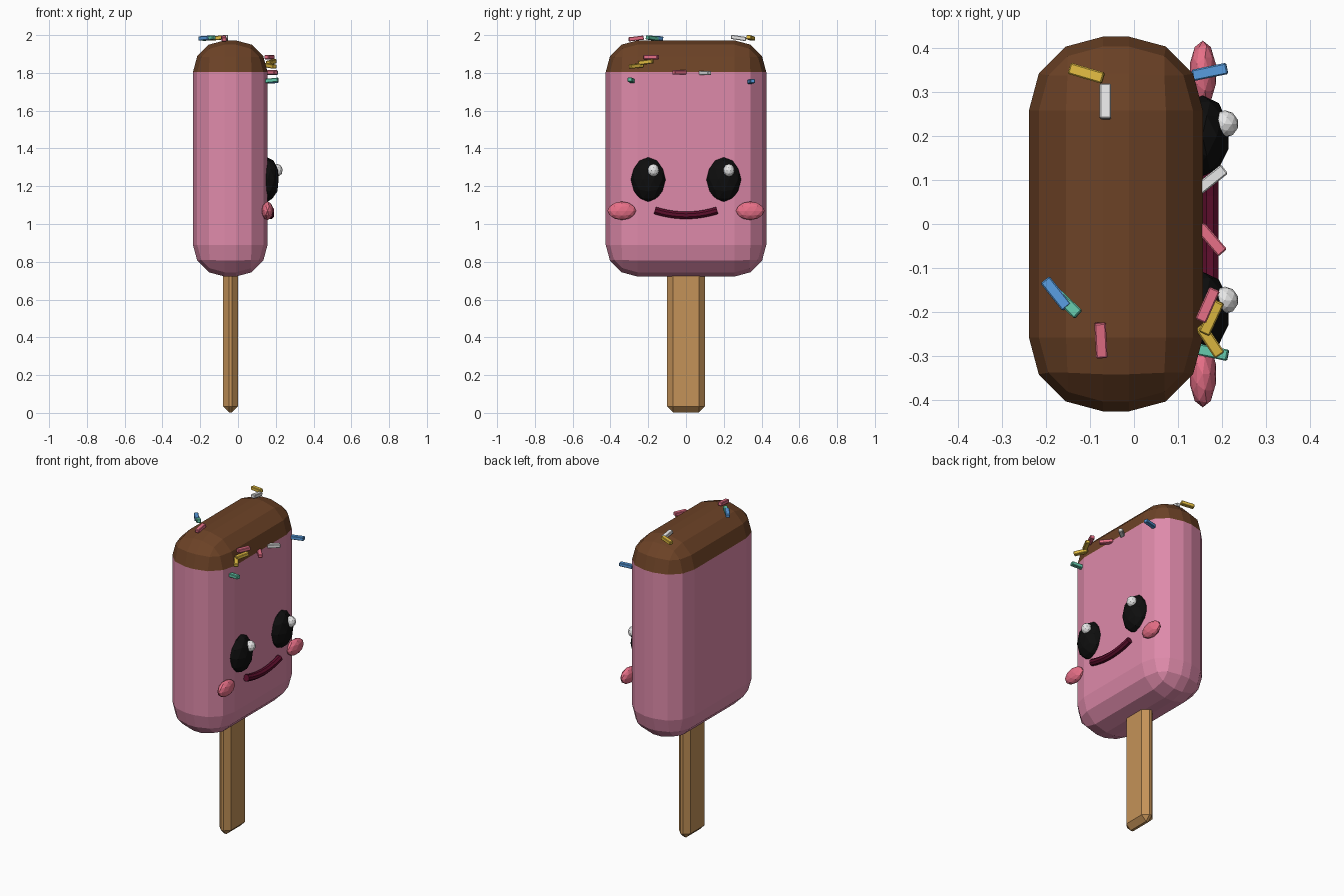
import bpy, bmesh, math
from mathutils import Vector, Matrix

if "Cube" in bpy.data.objects:
    bpy.data.objects.remove(bpy.data.objects["Cube"])


def material(name, rgb):
    m = bpy.data.materials.new(name)
    lin = [(c / 255 / 12.92) if c < 10 else ((c / 255 + 0.055) / 1.055) ** 2.4 for c in rgb]
    m.diffuse_color = (*lin, 1)
    m.use_nodes = True
    m.node_tree.nodes["Principled BSDF"].inputs["Base Color"].default_value = m.diffuse_color
    return m


PINK = material("strawberry pink", (222, 138, 170))
BROWN = material("chocolate brown", (108, 66, 38))
WOOD = material("stick wood", (196, 146, 88))
BLACK = material("eye black", (14, 14, 14))
WHITE = material("white", (240, 240, 240))
BLUSH = material("blush pink", (232, 112, 136))
MAROON = material("mouth maroon", (92, 14, 44))
YELLOW = material("sprinkle yellow", (226, 188, 66))
BLUE = material("sprinkle blue", (88, 156, 222))
TEAL = material("sprinkle teal", (100, 200, 170))


def finish(bm, name, *mats):
    me = bpy.data.meshes.new(name)
    bm.normal_update()
    bm.to_mesh(me)
    bm.free()
    for m in mats:
        me.materials.append(m)
    ob = bpy.data.objects.new(name, me)
    bpy.context.collection.objects.link(ob)
    return ob


def bevelled_box(size, bevel, segments):
    bm = bmesh.new()
    bmesh.ops.create_cube(bm, size=1)
    bmesh.ops.scale(bm, vec=size, verts=bm.verts)
    bmesh.ops.bevel(bm, geom=bm.edges[:], offset=bevel, segments=segments,
                    profile=0.5, affect='EDGES')
    return bm


def ellipsoid(name, centre, radii, mat):
    bm = bmesh.new()
    bmesh.ops.create_icosphere(bm, subdivisions=2, radius=1)
    bmesh.ops.scale(bm, vec=radii, verts=bm.verts)
    bmesh.ops.translate(bm, vec=centre, verts=bm.verts)
    return finish(bm, name, mat)


# Ice cream body, with the rounded top dipped in chocolate
bm = bevelled_box((0.395, 0.85, 1.25), 0.168, 3)
bmesh.ops.translate(bm, vec=(-0.041, 0, 1.347), verts=bm.verts)
for f in bm.faces:
    f.material_index = 1 if f.calc_center_median().z > 1.805 else 0
finish(bm, "ice_cream_body", PINK, BROWN)

# Wooden stick
bm = bevelled_box((0.08, 0.2, 0.95), 0.032, 1)
bmesh.ops.translate(bm, vec=(-0.04, 0, 0.478), verts=bm.verts)
finish(bm, "stick", WOOD)

# Eyes, highlights and cheeks
for side, label in ((-1, "left"), (1, "right")):
    ellipsoid(f"{label}_eye", (0.155, side * 0.2, 1.235), (0.063, 0.092, 0.118), BLACK)
    ellipsoid(f"{label}_eye_highlight", (0.206, side * 0.2 + 0.027, 1.284),
              (0.031, 0.031, 0.034), WHITE)
    ellipsoid(f"{label}_cheek", (0.156, side * 0.34, 1.07), (0.031, 0.076, 0.049), BLUSH)

# Smiling mouth: an octagonal tube swept along a shallow arc
bm = bmesh.new()
rings = []
for i in range(11):
    t = i / 5 - 1
    y, z = 0.165 * t, 1.046 + 0.026 * t * t
    slope = math.atan2(0.052 * t, 0.165)
    ring = []
    for k in range(8):
        a = math.tau * (k + 0.5) / 8
        r = 0.021 * math.sin(a)
        ring.append(bm.verts.new((0.172 + 0.021 * math.cos(a),
                                  y - r * math.sin(slope), z + r * math.cos(slope))))
    rings.append(ring)
for a, b in zip(rings, rings[1:]):
    for k in range(8):
        bm.faces.new((a[k], a[(k + 1) % 8], b[(k + 1) % 8], b[k]))
bm.faces.new(rings[0])
bm.faces.new(rings[-1])
bmesh.ops.recalc_face_normals(bm, faces=bm.faces)
finish(bm, "mouth", MAROON)

# Sprinkles: colour, centre, direction
SPRINKLES = [
    (YELLOW, (-0.108, 0.342, 1.985), (0.95, -0.28, 0.1)),
    (WHITE, (-0.065, 0.278, 1.985), (0, 1, -0.15)),
    (BLUE, (-0.177, -0.158, 1.984), (0.62, -0.78, 0.05)),
    (TEAL, (-0.155, -0.178, 1.984), (0.72, -0.69, 0.1)),
    (BLUSH, (-0.075, -0.264, 1.982), (0.05, -1, -0.12)),
    (BLUE, (0.172, 0.345, 1.755), (0.97, 0.2, 0.05)),
    (TEAL, (0.174, -0.29, 1.76), (0.97, -0.2, 0.1)),
    (WHITE, (0.174, 0.1, 1.80), (0.78, 0.62, 0)),
    (BLUSH, (0.175, -0.035, 1.803), (0.65, -0.76, 0)),
    (BLUSH, (0.167, -0.184, 1.883), (0.4, 0.9, 0)),
    (YELLOW, (0.172, -0.264, 1.837), (0.55, -0.82, -0.1)),
    (YELLOW, (0.176, -0.212, 1.857), (0.42, 0.9, 0.12)),
]
for i, (mat, centre, direction) in enumerate(SPRINKLES):
    bm = bevelled_box((0.08, 0.026, 0.022), 0.003, 1)
    rot = Vector(direction).to_track_quat('X', 'Z').to_matrix().to_4x4()
    bmesh.ops.transform(bm, matrix=Matrix.Translation(centre) @ rot, verts=bm.verts)
    finish(bm, f"sprinkle_{i + 1}", mat)
